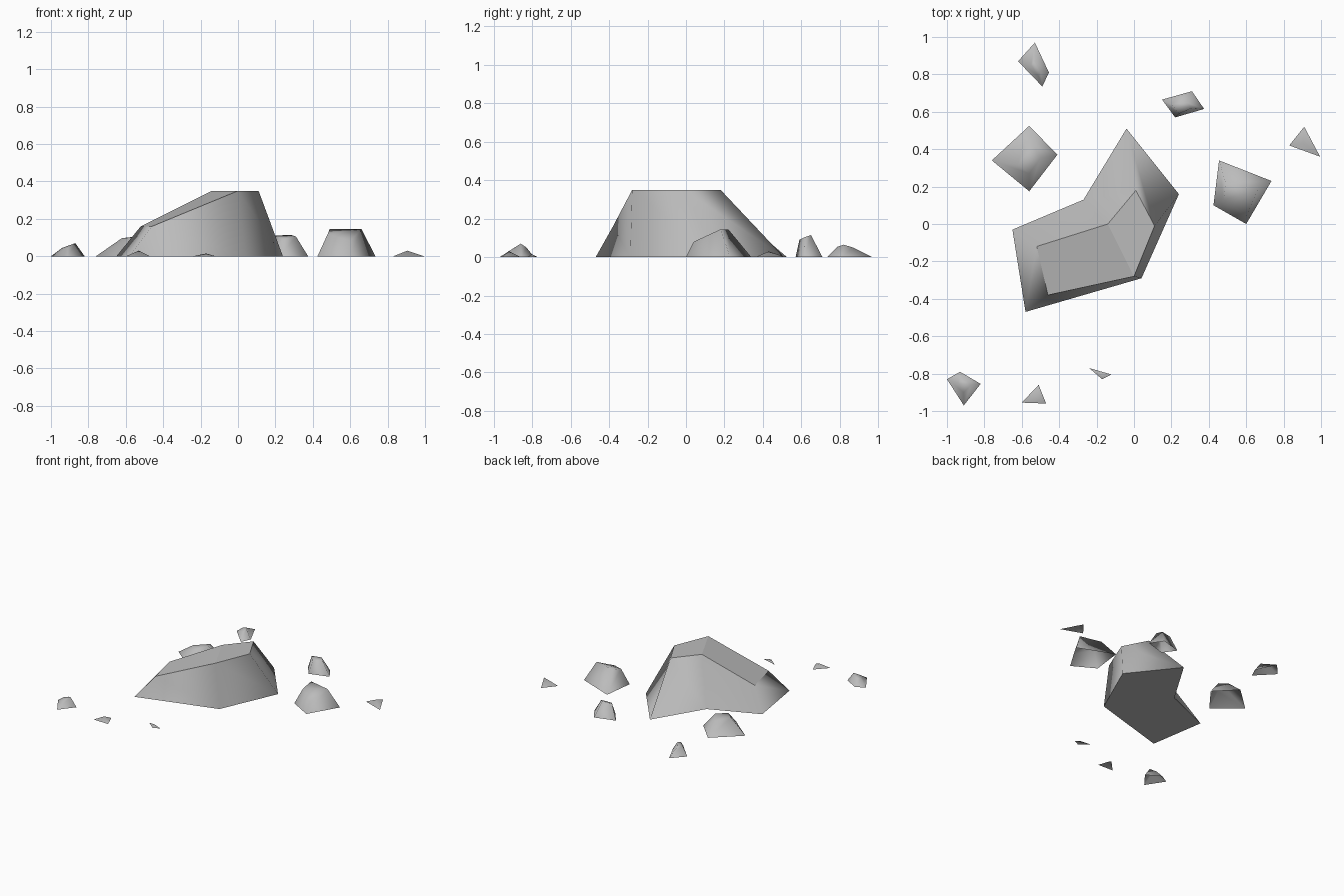
import bpy
import bmesh

cube = bpy.data.objects.get("Cube")
if cube:
    bpy.data.objects.remove(cube)

# Single stone colour
stone = bpy.data.materials.new("grey_stone")
stone.use_nodes = True
grey = (0.5, 0.5, 0.5, 1)
stone.diffuse_color = grey
stone.node_tree.nodes["Principled BSDF"].inputs["Base Color"].default_value = grey


def make_rock(name, base, crown, solid=False):
    """Loft a ground outline to a crown ring, or to one peak."""
    bm = bmesh.new()
    low = [bm.verts.new((x, y, 0)) for x, y in base]
    high = [bm.verts.new(p) for p in crown]
    n = len(low)
    for i in range(n):
        j = (i + 1) % n
        if len(high) == 1:
            bm.faces.new((low[i], low[j], high[0]))
        else:
            bm.faces.new((low[i], low[j], high[j], high[i]))
    caps = []
    if len(high) == 4:
        bm.faces.new((high[0], high[1], high[2]))
        bm.faces.new((high[0], high[2], high[3]))
    elif len(high) == 6:
        # Sloping shelf and level summit
        caps.append(bm.faces.new((high[0], high[1], high[4], high[5])))
        caps.append(bm.faces.new(high[1:5]))
    if solid:
        caps.append(bm.faces.new(low))
    bmesh.ops.recalc_face_normals(bm, faces=bm.faces[:])
    if sum(f.normal.z for f in bm.faces if f not in caps) < 0:
        bmesh.ops.reverse_faces(bm, faces=bm.faces[:])
    for face in bm.faces:
        face.smooth = True
    # Crisp rims around the flat caps
    for face in caps:
        for edge in face.edges:
            edge.smooth = False
    mesh = bpy.data.meshes.new(name)
    bm.to_mesh(mesh)
    bm.free()
    mesh.materials.append(stone)
    bpy.context.collection.objects.link(bpy.data.objects.new(name, mesh))


# Large central boulder
make_rock("main_boulder",
          [(-.65, -.03), (-.27, .13), (-.04, .51), (.24, .16), (.04, -.29), (-.58, -.47)],
          [(-.52, -.12, .16), (-.14, 0, .35), (.01, .18, .35),
           (.11, -.01, .35), (0, -.28, .35), (-.46, -.38, .16)], solid=True)

# Medium stones
make_rock("left_stone",
          [(.425, .1), (.6, 0), (.735, .23), (.455, .34)],
          [(.48, .13, .12), (.6, .04, .08), (.66, .18, .145), (.49, .22, .145)])
make_rock("right_stone",
          [(-.76, .34), (-.56, .175), (-.41, .37), (-.56, .525)],
          [(-.62, .32, .097), (-.56, .27, .1), (-.5, .35, .11), (-.54, .42, .09)])

# Small stones
make_rock("back_left_stone",
          [(.15, .665), (.22, .57), (.375, .615), (.31, .71)],
          [(.2, .64, .11), (.24, .59, .09), (.31, .62, .105), (.28, .65, .115)])
make_rock("back_right_stone",
          [(-.62, .87), (-.49, .735), (-.455, .81), (-.53, .97)],
          [(-.55, .85, .055), (-.51, .79, .055), (-.5, .82, .065), (-.53, .87, .05)])
make_rock("front_right_stone",
          [(-1, -.83), (-.91, -.97), (-.82, -.855), (-.93, -.79)],
          [(-.94, -.85, .045), (-.91, -.9, .045), (-.87, -.86, .07), (-.91, -.83, .05)])

# Flat chips
make_rock("left_chip", [(.83, .42), (.995, .36), (.91, .52)], [(.905, .43, .03)])
make_rock("front_chip", [(-.6, -.955), (-.47, -.96), (-.51, -.86)], [(-.53, -.92, .03)])
make_rock("tiny_chip", [(-.24, -.77), (-.17, -.83), (-.12, -.805)], [(-.17, -.8, .015)])
